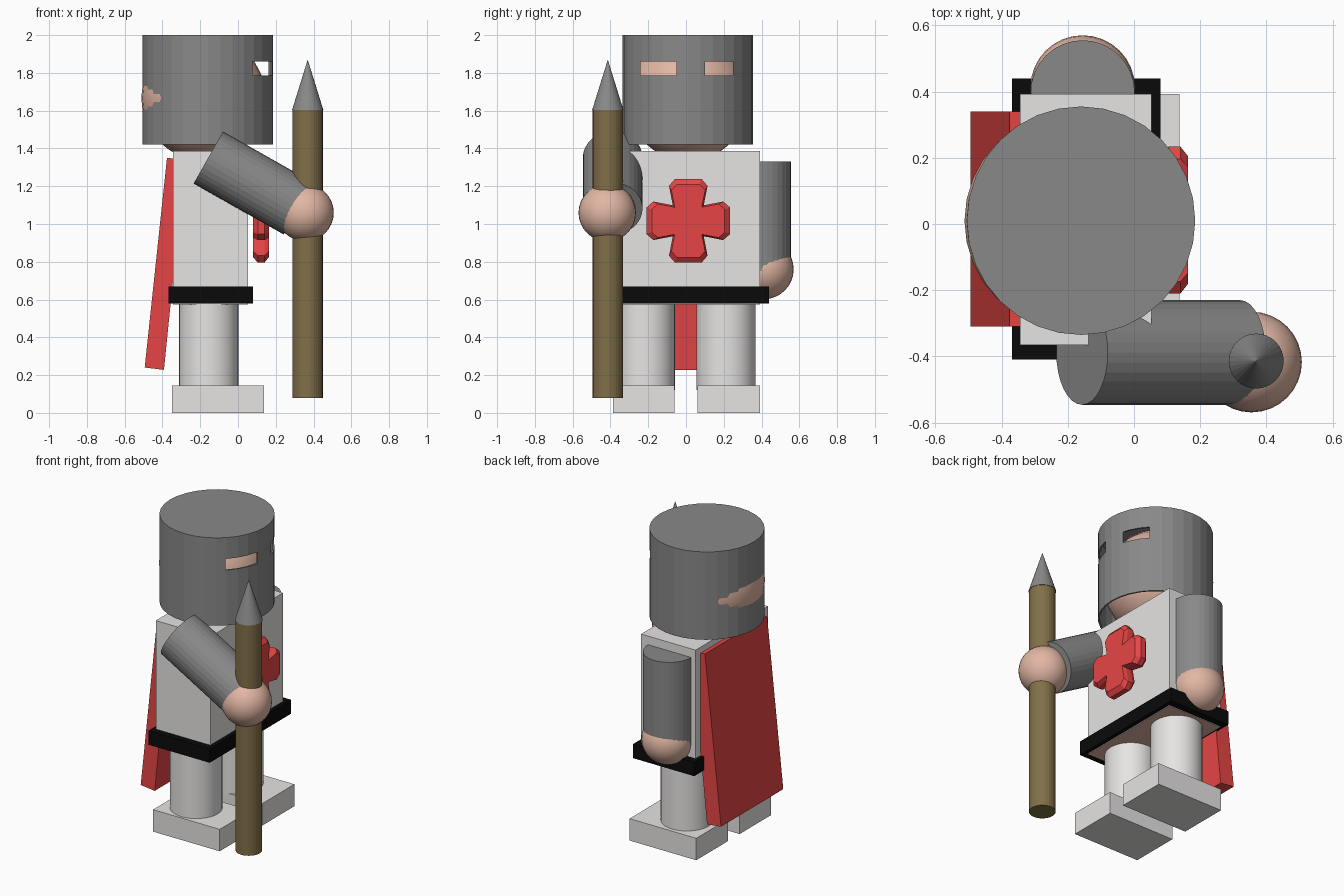
import bpy, bmesh, math
from mathutils import Vector, Matrix

if "Cube" in bpy.data.objects:
    bpy.data.objects.remove(bpy.data.objects["Cube"])


def material(name, r, g, b):
    m = bpy.data.materials.new(name)
    m.diffuse_color = (r, g, b, 1)
    m.use_nodes = True
    m.node_tree.nodes["Principled BSDF"].inputs["Base Color"].default_value = m.diffuse_color
    return m


STEEL = material("steel grey", 0.25, 0.25, 0.25)
WHITE = material("cloth white", 0.80, 0.78, 0.77)
RED = material("cloth red", 0.80, 0.06, 0.06)
SKIN = material("skin", 0.76, 0.47, 0.37)
WOOD = material("wood brown", 0.22, 0.16, 0.065)
BLACK = material("belt black", 0.003, 0.003, 0.003)


def finish(name, bm, mat, smooth=False):
    bmesh.ops.recalc_face_normals(bm, faces=bm.faces)
    me = bpy.data.meshes.new(name)
    bm.to_mesh(me)
    bm.free()
    me.materials.append(mat)
    ob = bpy.data.objects.new(name, me)
    bpy.context.collection.objects.link(ob)
    if smooth:
        bpy.ops.object.select_all(action='DESELECT')
        ob.select_set(True)
        bpy.context.view_layer.objects.active = ob
        bpy.ops.object.shade_smooth_by_angle(angle=math.radians(40))
    return ob


def box(name, lo, hi, mat):
    lo, hi = Vector(lo), Vector(hi)
    bm = bmesh.new()
    bmesh.ops.create_cube(bm, size=1)
    bmesh.ops.scale(bm, vec=hi - lo, verts=bm.verts)
    bmesh.ops.translate(bm, vec=(lo + hi) / 2, verts=bm.verts)
    return finish(name, bm, mat)


def rod(name, a, b, r1, mat, r2=None, smooth=False):
    """Cylinder or cone from point a to point b."""
    a, b = Vector(a), Vector(b)
    bm = bmesh.new()
    turn = (b - a).to_track_quat('Z', 'Y').to_matrix().to_4x4()
    bmesh.ops.create_cone(bm, cap_ends=True, segments=32, radius1=r1,
                          radius2=r1 if r2 is None else r2, depth=(b - a).length,
                          matrix=Matrix.Translation((a + b) / 2) @ turn)
    return finish(name, bm, mat, smooth)


def ball(name, c, r, mat):
    bm = bmesh.new()
    bmesh.ops.create_uvsphere(bm, u_segments=32, v_segments=16, radius=r,
                              matrix=Matrix.Translation(c))
    return finish(name, bm, mat, True)


def cut(ob, cutter):
    mod = ob.modifiers.new("cut", 'BOOLEAN')
    mod.operation = 'DIFFERENCE'
    mod.solver = 'EXACT'
    mod.object = cutter
    bpy.context.view_layer.objects.active = ob
    bpy.ops.object.modifier_apply(modifier=mod.name)
    bpy.data.objects.remove(cutter)


# helmet: hollow, open below, with two eye slits
helmet = rod("helmet", (-0.16, 0.01, 1.42), (-0.16, 0.01, 2.0), 0.345, STEEL)
cut(helmet, rod("hollow", (-0.16, 0.01, 1.3), (-0.16, 0.01, 1.99), 0.335, STEEL))
for y0, y1 in ((-0.24, -0.05), (0.10, 0.25)):
    cut(helmet, box("slit", (0.0, y0, 1.785), (0.3, y1, 1.86), STEEL))

# head inside the helmet, slightly showing at the back
ball("head", (-0.182, 0.01, 1.667), 0.33, SKIN)

# torso with a skin-coloured underside, and belt
torso = box("torso", (-0.345, -0.365, 0.574), (0.053, 0.393, 1.387), WHITE)
torso.data.materials.append(SKIN)
for f in torso.data.polygons:
    if f.normal.z < -0.5:
        f.material_index = 1
box("belt", (-0.368, -0.41, 0.578), (0.08, 0.44, 0.67), BLACK)

# legs and feet
for side, y in (("right", -0.215), ("left", 0.212)):
    rod(side + "_leg", (-0.155, y, 0.12), (-0.155, y, 0.6), 0.157, WHITE, smooth=True)
for side, y0, y1 in (("right", -0.387, -0.06), ("left", 0.06, 0.393)):
    box(side + "_foot", (-0.35, y0, 0), (0.137, y1, 0.145), WHITE)

# hanging left arm
rod("left_arm", (-0.155, 0.398, 0.75), (-0.155, 0.398, 1.33), 0.157, STEEL)
ball("left_hand", (-0.155, 0.412, 0.76), 0.158, SKIN)

# raised right arm holding the spear
rod("right_arm", (-0.157, -0.388, 1.352), (0.32, -0.388, 1.082), 0.158, STEEL)
ball("right_hand", (0.355, -0.417, 1.06), 0.152, SKIN)
rod("spear_shaft", (0.369, -0.414, 0.08), (0.369, -0.414, 1.603), 0.08, WOOD)
rod("spear_tip", (0.369, -0.414, 1.603), (0.369, -0.414, 1.87), 0.083, STEEL, r2=0)

# chest cross: flared arms, bevelled front and back
quarter = [(-0.082, 0.082), (-0.102, 0.185), (-0.07, 0.222), (0.07, 0.222), (0.102, 0.185)]
outline = []
for k in range(4):
    c, s = round(math.cos(-k * math.pi / 2)), round(math.sin(-k * math.pi / 2))
    outline += [(c * y - s * z, s * y + c * z) for y, z in quarter]
bm = bmesh.new()
rings = [[bm.verts.new((x, 0.012 + y * k, 1.017 + z * k)) for y, z in outline]
         for x, k in ((0.08, 0.87), (0.105, 1), (0.14, 1), (0.163, 0.87))]
n = len(outline)
for a, b in zip(rings, rings[1:]):
    for i in range(n):
        j = (i + 1) % n
        bm.faces.new((a[i], a[j], b[j], b[i]))
bm.faces.new(rings[0])
bm.faces.new(rings[-1])
finish("chest_cross", bm, RED)

# slanted cape
bm = bmesh.new()
profile = [(-0.376, 1.35), (-0.28, 1.34), (-0.392, 0.228), (-0.494, 0.24)]
face = bm.faces.new([bm.verts.new((x, -0.31, z)) for x, z in profile])
ext = bmesh.ops.extrude_face_region(bm, geom=[face])
bmesh.ops.translate(bm, vec=(0, 0.65, 0),
                    verts=[v for v in ext["geom"] if isinstance(v, bmesh.types.BMVert)])
finish("cape", bm, RED)
